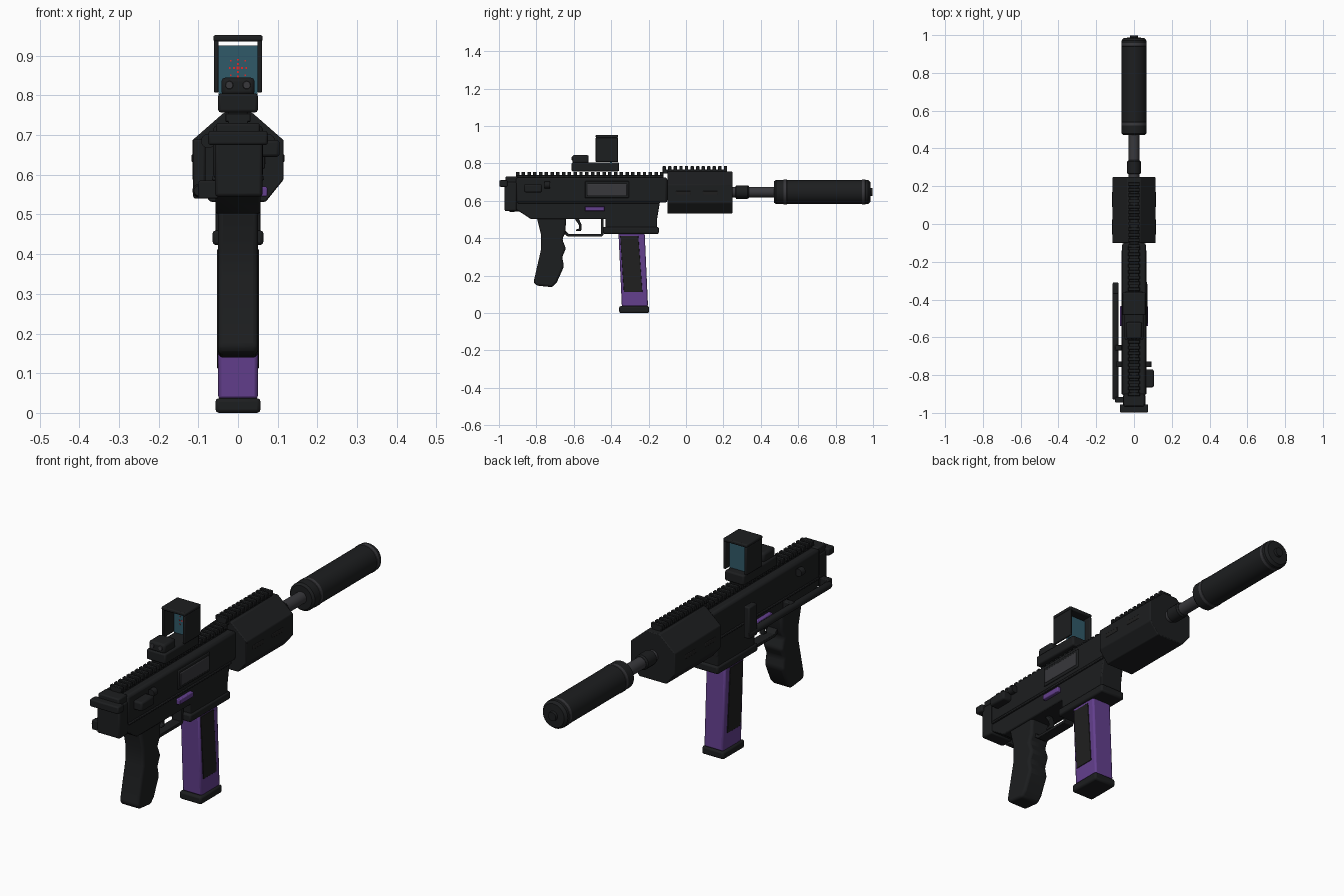
import bpy, bmesh
from math import pi, radians, sin, cos
from mathutils import Matrix, Vector

if "Cube" in bpy.data.objects:
    bpy.data.objects.remove(bpy.data.objects["Cube"])


def material(name, rgb, alpha=1):
    m = bpy.data.materials.new(name)
    m.diffuse_color = (*rgb, alpha)
    m.use_nodes = True
    m.node_tree.nodes["Principled BSDF"].inputs["Base Color"].default_value = m.diffuse_color
    return m


BLACK = material("black", (0.012, 0.013, 0.014))
DARK = material("dark_rubber", (0.014, 0.014, 0.014))
STEEL = material("steel", (0.04, 0.04, 0.045))
PURPLE = material("purple", (0.125, 0.05, 0.27))
GLASS = material("teal_glass", (0.03, 0.10, 0.14))
RED = material("red", (0.8, 0.02, 0.02))


def finish(name, bm, mat, bevel=0, seg=2):
    bmesh.ops.recalc_face_normals(bm, faces=bm.faces)
    me = bpy.data.meshes.new(name)
    bm.to_mesh(me)
    bm.free()
    me.materials.append(mat)
    ob = bpy.data.objects.new(name, me)
    bpy.context.collection.objects.link(ob)
    if bevel:
        b = ob.modifiers.new("bevel", 'BEVEL')
        b.width, b.segments, b.limit_method = bevel, seg, 'ANGLE'
        b.angle_limit = radians(25)
    bpy.ops.object.select_all(action='DESELECT')
    ob.select_set(True)
    bpy.context.view_layer.objects.active = ob
    bpy.ops.object.shade_smooth_by_angle(angle=radians(35))
    return ob


def add_box(bm, x, y, z):
    size = [r[1] - r[0] for r in (x, y, z)]
    mid = [(r[1] + r[0]) / 2 for r in (x, y, z)]
    bmesh.ops.create_cube(bm, size=1, matrix=Matrix.Translation(mid) @ Matrix.Diagonal((*size, 1)))


def box(name, x, y, z, mat=BLACK, bevel=0.005):
    bm = bmesh.new()
    add_box(bm, x, y, z)
    return finish(name, bm, mat, bevel)


def prism(name, pts, a, b, axis='x', mat=BLACK, bevel=0.005, seg=2):
    """Extrude a (y,z) profile along x, or an (x,z) profile along y."""
    bm = bmesh.new()
    place = (lambda p, t: (t, *p)) if axis == 'x' else (lambda p, t: (p[0], t, p[1]))
    f = bm.faces.new([bm.verts.new(place(p, a)) for p in pts])
    ext = bmesh.ops.extrude_face_region(bm, geom=[f])["geom"]
    d = Vector(place((0, 0), b - a))
    bmesh.ops.translate(bm, verts=[v for v in ext if isinstance(v, bmesh.types.BMVert)], vec=d)
    return finish(name, bm, mat, bevel, seg)


def lathe(name, profile, z=0.647, x=0, n=32, mat=BLACK):
    """Revolve (y, radius) steps about a line parallel to y."""
    bm = bmesh.new()
    rings = [[bm.verts.new((x + r * cos(2 * pi * i / n), y, z + r * sin(2 * pi * i / n)))
              for i in range(n)] for y, r in profile]
    for p, q in zip(rings, rings[1:]):
        for i in range(n):
            bm.faces.new((p[i], p[(i + 1) % n], q[(i + 1) % n], q[i]))
    bm.faces.new(rings[0])
    bm.faces.new(rings[-1])
    return finish(name, bm, mat)


def rail(name, y0, y1, z0, z1, half, teeth):
    """Rail bed with evenly spaced cross teeth."""
    mid = z0 + (z1 - z0) * 0.5
    bm = bmesh.new()
    add_box(bm, (-half * .8, half * .8), (y0, y1), (z0 - .005, mid))
    step = (y1 - y0) / (teeth - .4)
    for i in range(teeth):
        add_box(bm, (-half, half), (y0 + i * step, y0 + (i + .6) * step), (mid - .004, z1))
    finish(name, bm, BLACK, 0.002, 1)


# Barrel group
lathe("suppressor", [(.47, .056), (.48, .065), (.972, .065), (.985, .055), (.987, .022), (.998, .02)])
for i, y in enumerate((.52, .94)):
    lathe(f"suppressor_band_{i}", [(y, .064), (y + .002, .0665), (y + .018, .0665), (y + .02, .064)], mat=STEEL)
lathe("barrel", [(.1, .028), (.48, .028)], mat=STEEL)
lathe("barrel_nut", [(.245, .025), (.262, .025), (.268, .036), (.33, .036), (.338, .03)], n=12)

# Octagonal handguard with side slots
half = [(.035, .757), (.115, .687), (.115, .588), (.07, .532)]
octagon = half + [(-x, z) for x, z in reversed(half)]
prism("handguard", octagon, -.1, .248, 'y', bevel=.004)
rail("handguard_rail", -.125, .22, .75, .785, .03, 12)
for s in (-1, 1):
    for i, y in enumerate((-.055, .09)):
        box(f"handguard_slot_{i}_{s}", sorted((s * .11, s * .117)), (y, y + .08), (.632, .652), DARK, .003)

# Receiver
box("upper_receiver", (-.063, .063), (-.91, -.1), (.59, .725), bevel=.012)
prism("lower_receiver", [(-.91, .62), (-.91, .555), (-.83, .503), (-.43, .503), (-.43, .43),
                         (-.155, .43), (-.155, .5), (-.14, .59), (-.14, .62)], -.057, .057)
box("magwell_lip", (-.064, .064), (-.445, -.145), (.423, .46), bevel=.008)
rail("receiver_rail", -.91, -.12, .72, .755, .032, 26)
box("ejection_port_frame", (.05, .068), (-.54, -.305), (.615, .705), BLACK, .004)
box("ejection_port", (.055, .071), (-.528, -.315), (.627, .692), STEEL, .004)
for s in (-1, 1):
    box(f"selector_{s}", sorted((s * .05, s * .074)), (-.54, -.435), (.545, .57), PURPLE, .004)
    box(f"side_seam_{s}", sorted((s * .055, s * .066)), (-.9, -.14), (.586, .597), BLACK, .003)
    lathe(f"pin_{s}", [(-.757, .018), (-.728, .018)], .685, s * .075, 16)
box("bolt_handle", (.055, .105), (-.865, -.77), (.645, .688), bevel=.008)

# Rear cap
box("rear_cap", (-.058, .062), (-.97, -.905), (.545, .7), bevel=.008)
box("rear_cap_lip", (-.075, .075), (-.998, -.955), (.675, .71), bevel=.006)
box("rear_cap_top", (-.055, .055), (-.965, -.9), (.69, .73), bevel=.006)

# Side-folded stock on the left
lathe("stock_rod", [(-.93, .013), (-.92, .017), (-.32, .017), (-.31, .013)], .56, -.098, 16)
box("stock_plate", (-.113, -.082), (-.37, -.31), (.54, .69), bevel=.006)
box("stock_clamp", (-.1, -.05), (-.67, -.64), (.545, .58), bevel=.004)
box("stock_hinge", (-.1, -.05), (-.945, -.915), (.54, .585), bevel=.004)

# Grip with finger grooves
prism("grip", [(-.8, .52), (-.775, .42), (-.775, .34), (-.815, .165), (-.8, .147), (-.715, .138),
               (-.69, .165), (-.652, .25), (-.662, .3), (-.642, .345), (-.662, .395),
               (-.645, .43), (-.64, .52)], -.05, .05, bevel=.014, seg=3)

# Trigger and guard
prism("trigger_guard", [(-.655, .425), (-.63, .408), (-.45, .408), (-.44, .42), (-.44, .52),
                        (-.455, .52), (-.455, .422), (-.625, .422), (-.645, .44)], -.025, .025, bevel=.002)
prism("trigger", [(-.6, .51), (-.575, .51), (-.56, .475), (-.56, .44), (-.588, .437),
                  (-.59, .445), (-.572, .452), (-.573, .472)], -.012, .012, bevel=.003)

# Magazine
prism("magazine", [(-.362, .45), (-.222, .45), (-.203, .035), (-.343, .035)], -.05, .05, mat=PURPLE, bevel=.008)
for s in (-1, 1):
    prism(f"magazine_panel_{s}", [(-.352, .412), (-.255, .412), (-.233, .112), (-.332, .112)],
          s * .045, s * .053, mat=DARK, bevel=.002)
box("magazine_base", (-.057, .057), (-.357, -.197), (.0, .037), bevel=.009)

# Reflex sight
box("sight_base", (-.05, .05), (-.612, -.358), (.757, .805), bevel=.007)
box("sight_emitter", (-.042, .042), (-.607, -.52), (.8, .845), bevel=.01)
for s in (-1, 1):
    box(f"hood_side_{s}", sorted((s * .049, s * .061)), (-.483, -.363), (.807, .938), bevel=.004)
    lathe(f"emitter_lamp_{s}", [(-.611, .009), (-.604, .011)], .826, s * .022, 16, STEEL)
box("hood_top", (-.062, .062), (-.483, -.363), (.936, .952), bevel=.005)
box("sight_glass", (-.049, .049), (-.405, -.395), (.8, .926), GLASS, 0)
bm = bmesh.new()
dots = [(0, 0, .004)] + [(r * cos(i * pi / 4), r * sin(i * pi / 4), .0022)
                         for i in range(8) for r in ((.01, .021) if i % 2 == 0 else (.026,))]
for x, z, h in dots:
    add_box(bm, (x - h, x + h), (-.407, -.404), (.869 + z - h, .869 + z + h))
finish("reticle", bm, RED)
